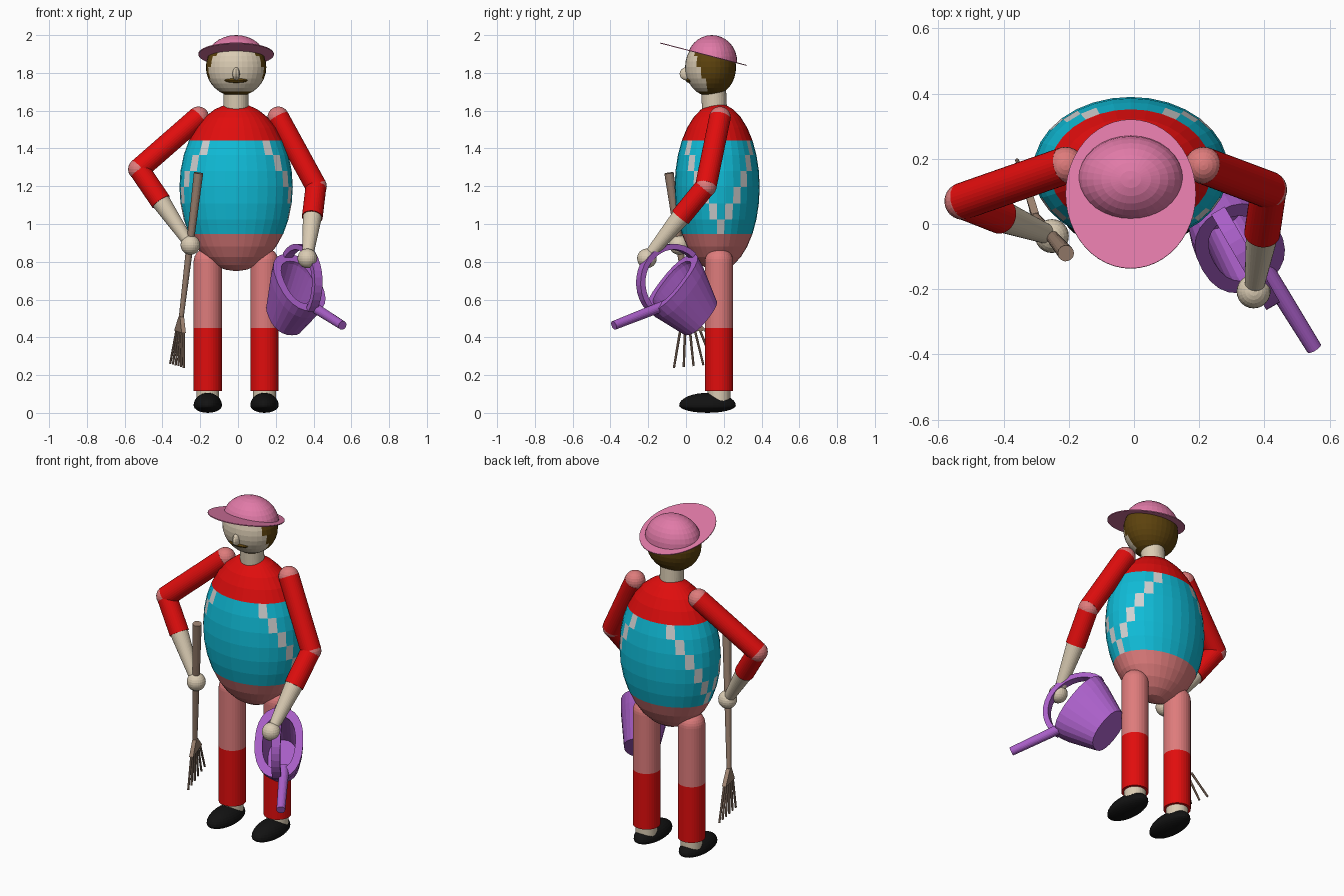
import bpy, bmesh, math
from mathutils import Vector, Matrix

if "Cube" in bpy.data.objects:
    bpy.data.objects.remove(bpy.data.objects["Cube"])

COLOURS = {
    "red": (0.75, 0.004, 0.004), "cyan": (0.005, 0.5, 0.68), "light_grey": (0.64, 0.64, 0.64),
    "salmon": (0.73, 0.2, 0.2), "skin": (0.7, 0.6, 0.45), "purple": (0.4, 0.115, 0.58),
    "pink": (0.75, 0.195, 0.39), "brown": (0.107, 0.054, 0.004), "black": (0.006, 0.006, 0.006),
    "wood": (0.33, 0.22, 0.16)}
MATS = {}
for key, c in COLOURS.items():
    MATS[key] = bpy.data.materials.new(key)
    MATS[key].diffuse_color = (*c, 1)


def finish(name, bm, *mats):
    bmesh.ops.recalc_face_normals(bm, faces=bm.faces[:])
    me = bpy.data.meshes.new(name)
    bm.to_mesh(me)
    bm.free()
    for m in mats:
        me.materials.append(MATS[m])
    ob = bpy.data.objects.new(name, me)
    bpy.context.collection.objects.link(ob)
    return ob


def sphere_bm(c, r, seg=32, rings=16):
    bm = bmesh.new()
    bmesh.ops.create_uvsphere(bm, u_segments=seg, v_segments=rings, radius=1,
                              matrix=Matrix.Translation(c) @ Matrix.Diagonal((*r, 1)))
    return bm


def ball(name, c, r, mat, seg=24, rings=12):
    r = r if isinstance(r, tuple) else (r, r, r)
    return finish(name, sphere_bm(c, r, seg, rings), mat)


def tube(name, p, q, r1, r2, mat, seg=32):
    p, q = Vector(p), Vector(q)
    d = q - p
    bm = bmesh.new()
    bmesh.ops.create_cone(bm, cap_ends=True, segments=seg, radius1=r1, radius2=r2, depth=d.length,
                          matrix=Matrix.Translation((p + q) / 2) @ d.to_track_quat('Z', 'Y').to_matrix().to_4x4())
    return finish(name, bm, mat)


def loft(name, rings, mat, wrap=False, caps=True):
    bm = bmesh.new()
    vs = [[bm.verts.new(v) for v in ring] for ring in rings]
    n = len(rings[0])
    for a, b in zip(vs, vs[1:]):
        for i in range(n):
            bm.faces.new((a[i], a[(i + 1) % n], b[(i + 1) % n], b[i]))
    if caps:
        bm.faces.new(vs[0])
        bm.faces.new(vs[-1])
    return finish(name, bm, mat)


CX = -0.01

# Egg-shaped body: red shirt, cyan overalls with diagonal grey seams, salmon seat
BC, BR = Vector((CX, 0.165, 1.195)), (0.30, 0.225, 0.445)
bm = sphere_bm(BC, BR)
for f in bm.faces:
    v = f.calc_center_median() - BC
    lat = math.asin(max(-1, min(1, v.z / BR[2])))
    ring = math.floor(lat / (math.pi / 16)) + 3
    side = math.floor(math.atan2(v.y / BR[1], abs(v.x) / BR[0]) / (math.pi / 16))
    if ring > 5:
        f.material_index = 0
    elif ring < 0:
        f.material_index = 2
    else:
        f.material_index = 3 if abs(side) == ring else 1
finish("body", bm, "red", "cyan", "salmon", "light_grey")

# Neck and head; hair covers the back and the chin
tube("neck", (CX, 0.152, 1.58), (CX, 0.145, 1.74), 0.066, 0.066, "skin")
bm = sphere_bm((CX, 0.13, 1.83), (0.16, 0.135, 0.155))
for f in bm.faces:
    v = f.calc_center_median()
    if v.y > 0.06 + (1.86 - v.z) * 0.375 or v.z < 1.70:
        f.material_index = 1
finish("head", bm, "skin", "brown")
ball("nose", (CX, 0.003, 1.795), (0.02, 0.037, 0.035), "skin", 12, 8)
ball("moustache", (CX, 0.02, 1.76), (0.062, 0.022, 0.013), "brown", 16, 8)

# Hat: tilted thin brim, dome cut off at the brim
tilt = math.radians(-14.5)
brim_c = Vector((CX, 0.092, 1.899))
bm = bmesh.new()
bmesh.ops.create_cone(bm, cap_ends=True, segments=48, radius1=1, radius2=1, depth=1,
                      matrix=Matrix.Translation(brim_c) @ Matrix.Rotation(tilt, 4, 'X')
                      @ Matrix.Diagonal((0.2, 0.236, 0.005, 1)))
finish("hat_brim", bm, "pink")
bm = sphere_bm((CX, 0.137, 1.86), (0.163, 0.134, 0.14))
bmesh.ops.bisect_plane(bm, geom=bm.verts[:] + bm.edges[:] + bm.faces[:], plane_co=brim_c,
                       plane_no=Matrix.Rotation(tilt, 3, 'X') @ Vector((0, 0, 1)), clear_inner=True)
finish("hat_crown", bm, "pink")

# Legs and shoes
for side, s in (("left", 1), ("right", -1)):
    x = CX + s * 0.15
    ball(side + "_hip", (x, 0.175, 0.80), 0.075, "salmon", 32, 16)
    tube(side + "_thigh", (x, 0.175, 0.45), (x, 0.175, 0.80), 0.075, 0.075, "salmon")
    tube(side + "_shin", (x, 0.175, 0.115), (x, 0.175, 0.45), 0.075, 0.075, "red")
    tube(side + "_ankle", (x, 0.175, 0.06), (x, 0.175, 0.13), 0.06, 0.06, "skin")
    bm = sphere_bm((x, 0.114, 0.04), (0.075, 0.15, 0.066))
    for v in bm.verts:
        if v.co.z < 0.04:
            v.co.z = 0.04 - (0.04 - v.co.z) * 0.6
    finish(side + "_shoe", bm, "black")

# Arms
ARMS = {"right": ((-0.21, 0.18, 1.565), (-0.525, 0.07, 1.29), (-0.252, -0.037, 0.889)),
        "left": ((0.213, 0.18, 1.565), (0.413, 0.105, 1.2), (0.367, -0.207, 0.818))}
for side, pts in ARMS.items():
    sh, el, ha = map(Vector, pts)
    mid = el.lerp(ha, 0.43)
    ball(side + "_shoulder", sh, 0.057, "salmon")
    tube(side + "_upper_arm", sh, el, 0.057, 0.057, "red")
    ball(side + "_elbow", el, 0.057, "salmon")
    tube(side + "_sleeve", el, mid, 0.055, 0.055, "red")
    tube(side + "_forearm", mid, ha, 0.05, 0.028, "skin")
    ball(side + "_hand", ha, 0.052, "skin")

# Garden rake held in the right hand
low = Vector((-0.30, 0.02, 0.51))
tube("rake_handle", (-0.209, -0.09, 1.27), low, 0.025, 0.013, "wood", 16)
spread = Vector((-0.036, 0.13, 0.012))
thick = Vector((0.011, 0.003, 0))
neck, tips = Vector((-0.307, 0.035, 0.43)), Vector((-0.323, 0.066, 0.25))


def bar(c, k):
    return [c + spread * k + thick, c - spread * k + thick, c - spread * k - thick, c + spread * k - thick]


loft("rake_head", [bar(low, 0.1), bar(neck, 0.55)], "wood")
for i in range(6):
    k = i / 2.5 - 1
    tube(f"rake_tine_{i + 1}", neck + spread * k * 0.52, tips + spread * k, 0.007, 0.006, "wood", 8)

# Watering can in the left hand, tipped forward
u = Vector((0.5, -0.866, 0)).normalized()
w = Vector((0.866, 0.5, 0)).normalized()
t = math.radians(49)
up = Vector((0, 0, math.cos(t))) + u * math.sin(t)
fwd = u * math.cos(t) - Vector((0, 0, math.sin(t)))
base, rim = Vector((0.245, 0.075, 0.505)), Vector((0.325, -0.075, 0.69))


def oval(c, a, b, n=24):
    ring = []
    for i in range(n):
        ca, sa = math.cos(2 * math.pi * i / n), math.sin(2 * math.pi * i / n)
        ring.append(c + fwd * a * math.copysign(abs(ca) ** 0.85, ca) + w * b * math.copysign(abs(sa) ** 0.85, sa))
    return ring


loft("watering_can_body", [oval(base, 0.125, 0.095), oval(base.lerp(rim, 0.75), 0.187, 0.127),
                           oval(rim, 0.2, 0.133), oval(rim, 0.15, 0.09),
                           oval(rim - up * 0.02, 0.15, 0.09), oval(base + up * 0.02, 0.11, 0.08)], "purple")
strap = []
for i in range(17):
    a = math.pi * i / 16
    d = fwd * math.cos(a) + up * math.sin(a)
    strap.append([rim + d * r + w * h for r, h in ((0.205, 0.024), (0.205, -0.024), (0.175, -0.024), (0.175, 0.024))])
loft("watering_can_handle", strap, "purple")
tube("watering_can_spout", (0.385, -0.11, 0.57), (0.553, -0.382, 0.463), 0.028, 0.024, "purple", 20)

for m in bpy.data.materials:
    if m.users and not m.is_grease_pencil:
        m.use_nodes = True
        m.node_tree.nodes["Principled BSDF"].inputs["Base Color"].default_value = m.diffuse_color
